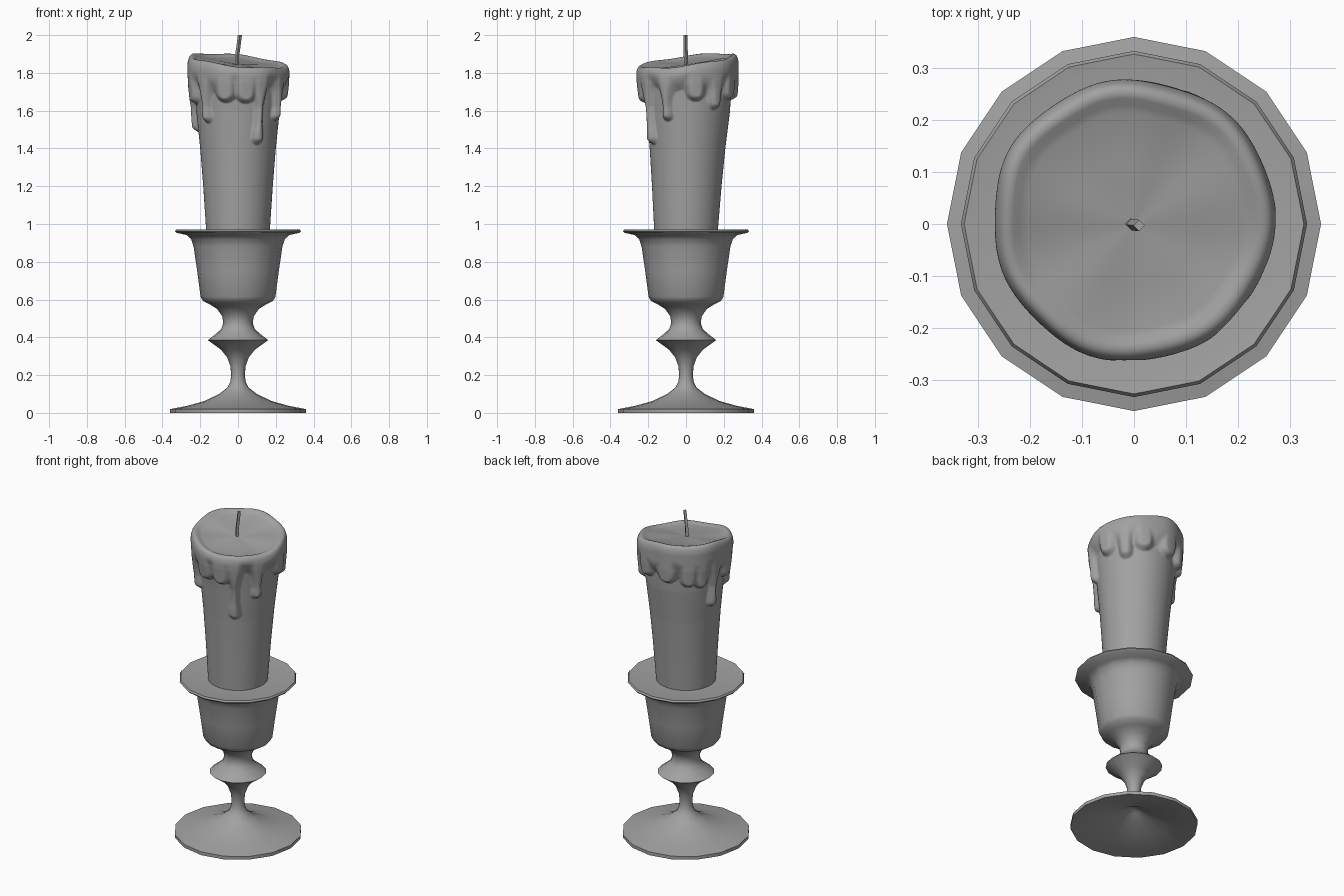
import bpy, bmesh, math
from math import sin, cos, pi, radians, sqrt

if "Cube" in bpy.data.objects:
    bpy.data.objects.remove(bpy.data.objects["Cube"])

grey = bpy.data.materials.new("dark_grey")
grey.diffuse_color = (.36, .36, .36, 1)
grey.use_nodes = True
grey.node_tree.nodes["Principled BSDF"].inputs["Base Color"].default_value = grey.diffuse_color


def loft(name, rings, cap_start=True, cap_end=True, angle=40):
    """Skin a list of equal-length point rings into one object."""
    bm = bmesh.new()
    vr = [[bm.verts.new(p) for p in ring] for ring in rings]
    n = len(rings[0])
    for a, b in zip(vr, vr[1:]):
        for i in range(n):
            j = (i + 1) % n
            bm.faces.new((a[i], a[j], b[j], b[i]))
    if cap_start:
        bm.faces.new(vr[0][::-1])
    if cap_end:
        bm.faces.new(vr[-1])
    bmesh.ops.recalc_face_normals(bm, faces=bm.faces)
    me = bpy.data.meshes.new(name)
    bm.to_mesh(me)
    bm.free()
    me.materials.append(grey)
    ob = bpy.data.objects.new(name, me)
    bpy.context.collection.objects.link(ob)
    bpy.ops.object.select_all(action='DESELECT')
    ob.select_set(True)
    bpy.context.view_layer.objects.active = ob
    bpy.ops.object.shade_smooth_by_angle(angle=radians(angle))
    return ob


def circle(r, z, n, cx=0, cy=0):
    return [(cx + r * cos(2 * pi * i / n), cy + r * sin(2 * pi * i / n), z) for i in range(n)]


def interp(table, z):
    for (z0, r0), (z1, r1) in zip(table, table[1:]):
        if z <= z1:
            return r0 + (r1 - r0) * (z - z0) / (z1 - z0)
    return table[-1][1]


# Candle holder: hollow foot, stem with knop, cup and flange (16 sides)
profile = [(.012, .115), (.04, .10), (.10, .07), (.20, .04), (.355, .0),
           (.36, .0), (.36, .02), (.27, .037), (.18, .062), (.10, .10), (.055, .135), (.041, .165),
           (.036, .20), (.041, .25), (.058, .295), (.09, .335), (.16, .385),
           (.115, .42), (.088, .445), (.078, .475), (.083, .51), (.11, .55), (.15, .575),
           (.185, .592), (.198, .615), (.216, .75), (.235, .88), (.248, .92), (.272, .942),
           (.325, .953), (.333, .962), (.327, .972), (.30, .968), (.15, .963)]
loft("candle_holder", [circle(r, z, 16) for r, z in profile], angle=50)

# Candle: flared body with a melted coat, described by a thickness field
N, ROWS = 208, 84
body = [(.96, .168), (1.2, .184), (1.4, .200), (1.6, .221), (1.75, .234), (1.95, .238)]
shift_y = [(.96, 0), (1.2, .004), (1.6, .012), (1.75, .008), (1.95, .004)]
# drips: angle in degrees, tip height, half width
drips = [(168, 1.48, .038), (224, 1.53, .037), (299, 1.415, .042), (331, 1.54, .036),
         (37, 1.60, .038), (280, 1.635, .046), (254, 1.64, .045), (62, 1.655, .042),
         (100, 1.655, .046), (130, 1.635, .04), (10, 1.65, .04), (196, 1.63, .045),
         (148, 1.62, .035)]


def rim_z(t):
    return 1.865 - .025 * cos(t) + .03 * sin(t) + .004 * sin(5 * t)


def thickness(t, z):
    d = (1.71 + .012 * sin(7 * t + 1) - z) * .4
    for ang, tip, w in drips:
        u = .24 * ((t - radians(ang) + pi) % (2 * pi) - pi)
        if abs(u) > .15:
            continue
        near = math.exp(-((z - tip - w) / .06) ** 2)
        flare = max(0, min(1, (z - 1.62) / .12)) * .025
        dz = min(0, z - tip - w)
        dd = sqrt(u * u + dz * dz) - w * (.7 + .3 * near) - flare
        k = .02
        h = max(k - abs(d - dd), 0) / k
        d = min(d, dd) - h * h * k * .25
    x = min(max(-d / .037, 0), 1)
    return .036 * sin(pi / 2 * x)


def candle_ring(v):
    ring = []
    for i in range(N):
        t = 2 * pi * i / N
        zr = rim_z(t)
        z = 1.38 + (zr - 1.38) * v
        r = interp(body, z) + thickness(t, z)
        r += max(0, z - 1.65) * .012 * (sin(3 * t + .6) + 1.3 * sin(7 * t + 2))
        e = max(0, 1 - (zr - z) / .055)
        r -= .024 * (1 - sqrt(max(0, 1 - e * e)))
        ring.append((r * cos(t), r * sin(t) + interp(shift_y, z), z))
    return ring


rings = [circle(interp(body, z), z, N, 0, interp(shift_y, z)) for z in (.96, 1.1, 1.2, 1.3)]
rings += [candle_ring(i / ROWS) for i in range(ROWS + 1)]
# shallow tilted melt pool inside the rim
rim = rings[-1]
for f, drop in ((.95, .003), (.90, .010), (.84, .014), (.5, .018), (.05, .02)):
    ring = []
    for x, y, z in rim:
        flat = 1.865 + (z - 1.865) * f
        ring.append((x * f, y * f, flat - drop))
    rings.append(ring)
loft("candle", rings, angle=60)

# Wick: thin four-sided bent strand
wick = [(-.006, 0, 1.83), (-.005, -.001, 1.89), (.001, -.002, 1.93), (.010, -.003, 2.0)]
loft("wick", [circle(.011, z, 4, x, y) for x, y, z in wick])
